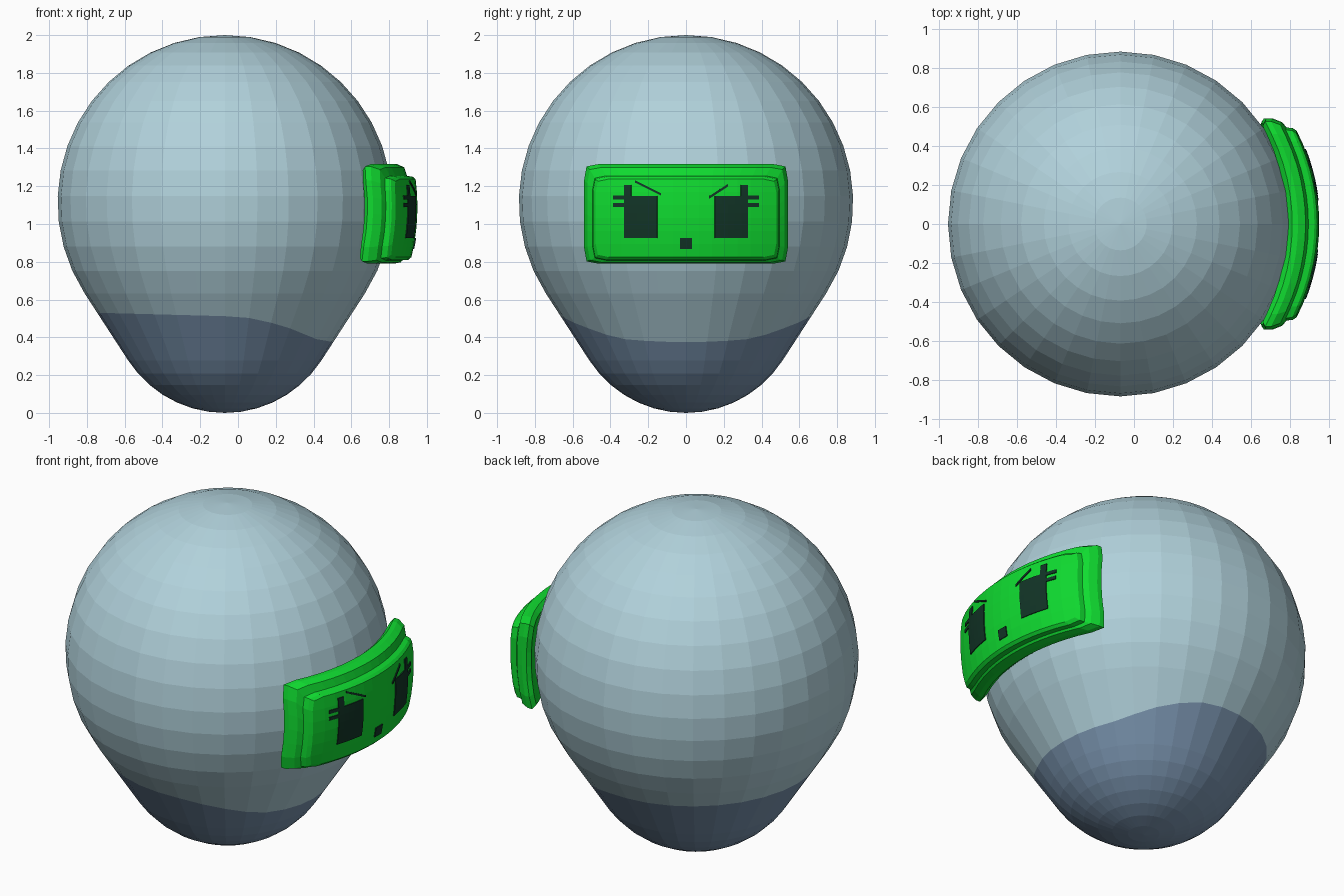
import bpy, bmesh, math

if "Cube" in bpy.data.objects:
    bpy.data.objects.remove(bpy.data.objects["Cube"])

def material(name, rgb):
    m = bpy.data.materials.new(name)
    m.diffuse_color = (*rgb, 1)
    m.use_nodes = True
    m.node_tree.nodes["Principled BSDF"].inputs["Base Color"].default_value = m.diffuse_color
    return m

PALE = material("pale blue", (0.44, 0.64, 0.71))
SLATE = material("slate blue", (0.19, 0.29, 0.42))
GREEN = material("bright green", (0.005, 0.72, 0.03))
DARK = material("dark green", (0.006, 0.035, 0.02))

def make_object(name, bm, mats):
    me = bpy.data.meshes.new(name)
    bm.to_mesh(me)
    bm.free()
    for m in mats:
        me.materials.append(m)
    ob = bpy.data.objects.new(name, me)
    bpy.context.collection.objects.link(ob)
    return ob

# Body: big sphere and small sphere joined by a tangent cone
CX, R1, Z1, R2, Z2 = -0.07, 0.885, 1.115, 0.61, 0.61
TILT = math.asin((R1 - R2) / (Z1 - Z2))
SEG = 32
CUT = [(-1, .53), (0, .512), (.25, .50), (.6, .44), (.8, .393), (1, .375)]

def cut_height(c):
    """Height of the dark bottom's edge, dipping towards +x."""
    for (a, za), (b, zb) in zip(CUT, CUT[1:]):
        if c <= b + 1e-6:
            return za + (zb - za) * (c - a) / (b - a)
    return CUT[-1][1]

def arc(r, z, a0, a1, n):
    return [(r * math.cos(a0 + (a1 - a0) * i / n), z + r * math.sin(a0 + (a1 - a0) * i / n))
            for i in range(n + 1)]

upper = arc(R1, Z1, math.pi / 2, -TILT, 14)[1:]
lower = arc(R2, Z2, -TILT, -math.pi / 2, 7)[:-1]
(ra, za), (rb, zb) = upper[-1], lower[0]

bm = bmesh.new()
rings = []
for prof in upper + [None] + lower:
    ring = []
    for i in range(SEG):
        a = 2 * math.pi * i / SEG
        if prof:
            r, z = prof
        else:
            z = cut_height(math.cos(a))
            r = rb + (ra - rb) * (z - zb) / (za - zb)
        ring.append(bm.verts.new((CX + r * math.cos(a), r * math.sin(a), z)))
    rings.append(ring)
top = bm.verts.new((CX, 0, Z1 + R1))
bottom = bm.verts.new((CX, 0, 0))
for k, (hi, lo) in enumerate(zip(rings, rings[1:])):
    for i in range(SEG):
        j = (i + 1) % SEG
        f = bm.faces.new((hi[i], lo[i], lo[j], hi[j]))
        f.material_index = int(k >= len(upper))
for i in range(SEG):
    j = (i + 1) % SEG
    bm.faces.new((top, rings[0][i], rings[0][j]))
    bm.faces.new((bottom, rings[-1][j], rings[-1][i])).material_index = 1
make_object("body", bm, [PALE, SLATE])

# Curved surface that the visor and face follow
def on_visor(y, z, depth):
    return (0.815 - 1.05 + math.sqrt(1.05 ** 2 - y * y) - 0.45 * (z - 1.09) ** 2 + depth, y, z)

# Visor: stepped, bevelled rim rings closed by front and back grids
NY, NZ = 14, 6
RIM = [  # half width, low z, high z, depth
    (.515, .81, 1.295, -.01), (.54, .79, 1.317, .02), (.54, .79, 1.317, .05),
    (.522, .797, 1.30, .085), (.495, .808, 1.255, .092), (.492, .81, 1.25, .122),
    (.478, .825, 1.238, .135)]

def visor_grid(bm, hw, lo, hi, depth):
    grid = {}
    for i in range(NY + 1):
        for j in range(NZ + 1):
            y, z = hw * (2 * i / NY - 1), lo + (hi - lo) * j / NZ
            if i in (0, NY) and j in (0, NZ):      # soften the corners
                y *= 0.975
                z += 0.012 if j == 0 else -0.012
            grid[i, j] = bm.verts.new(on_visor(y, z, depth))
    return grid

border = ([(i, 0) for i in range(NY)] + [(NY, j) for j in range(NZ)] +
          [(i, NZ) for i in range(NY, 0, -1)] + [(0, j) for j in range(NZ, 0, -1)])
bm = bmesh.new()
grids = [visor_grid(bm, *r) for r in RIM]
for a, b in zip(grids, grids[1:]):
    for p, q in zip(border, border[1:] + border[:1]):
        bm.faces.new((a[p], a[q], b[q], b[p]))
for g in (grids[0], grids[-1]):
    for i in range(NY):
        for j in range(NZ):
            bm.faces.new((g[i, j], g[i + 1, j], g[i + 1, j + 1], g[i, j + 1]))
bmesh.ops.delete(bm, geom=[v for v in bm.verts if not v.link_faces], context='VERTS')
bmesh.ops.recalc_face_normals(bm, faces=bm.faces)
make_object("visor", bm, [GREEN])

# Painted face: thin plates laid on the visor
def plate(name, quads, n=5):
    bm = bmesh.new()
    for a, b, c, d in quads:
        g = {}
        for i in range(n + 1):
            for j in range(n + 1):
                u, v = i / n, j / n
                y, z = [(a[k] * (1 - u) + b[k] * u) * (1 - v) + (d[k] * (1 - u) + c[k] * u) * v
                        for k in (0, 1)]
                g[i, j] = bm.verts.new(on_visor(y, z, .140))
        for i in range(n):
            for j in range(n):
                bm.faces.new((g[i, j], g[i + 1, j], g[i + 1, j + 1], g[i, j + 1]))
    ob = make_object(name, bm, [DARK])
    ob.modifiers.new("thickness", 'SOLIDIFY').thickness = 0.006

def rect(y0, y1, z0, z1):
    return ((y0, z0), (y1, z0), (y1, z1), (y0, z1))

def stroke(y0, z0, y1, z1, w):
    return ((y0, z0 - w), (y1, z1 - w), (y1, z1 + w), (y0, z0 + w))

def mirrored(q):
    return tuple((-q[k][0], q[k][1]) for k in (1, 0, 3, 2))

eye = [rect(-.328, -.153, .926, 1.148), rect(-.328, -.29, 1.148, 1.206),
       rect(-.386, -.328, 1.13, 1.15), rect(-.386, -.328, 1.09, 1.11)]
plate("left_eye", eye)
plate("right_eye", [mirrored(q) for q in eye])
plate("left_brow", [stroke(-.27, 1.225, -.132, 1.157, .006)])
plate("right_brow", [stroke(.122, 1.14, .222, 1.205, .007)])
plate("nose", [rect(-.032, .032, .868, .926)])
